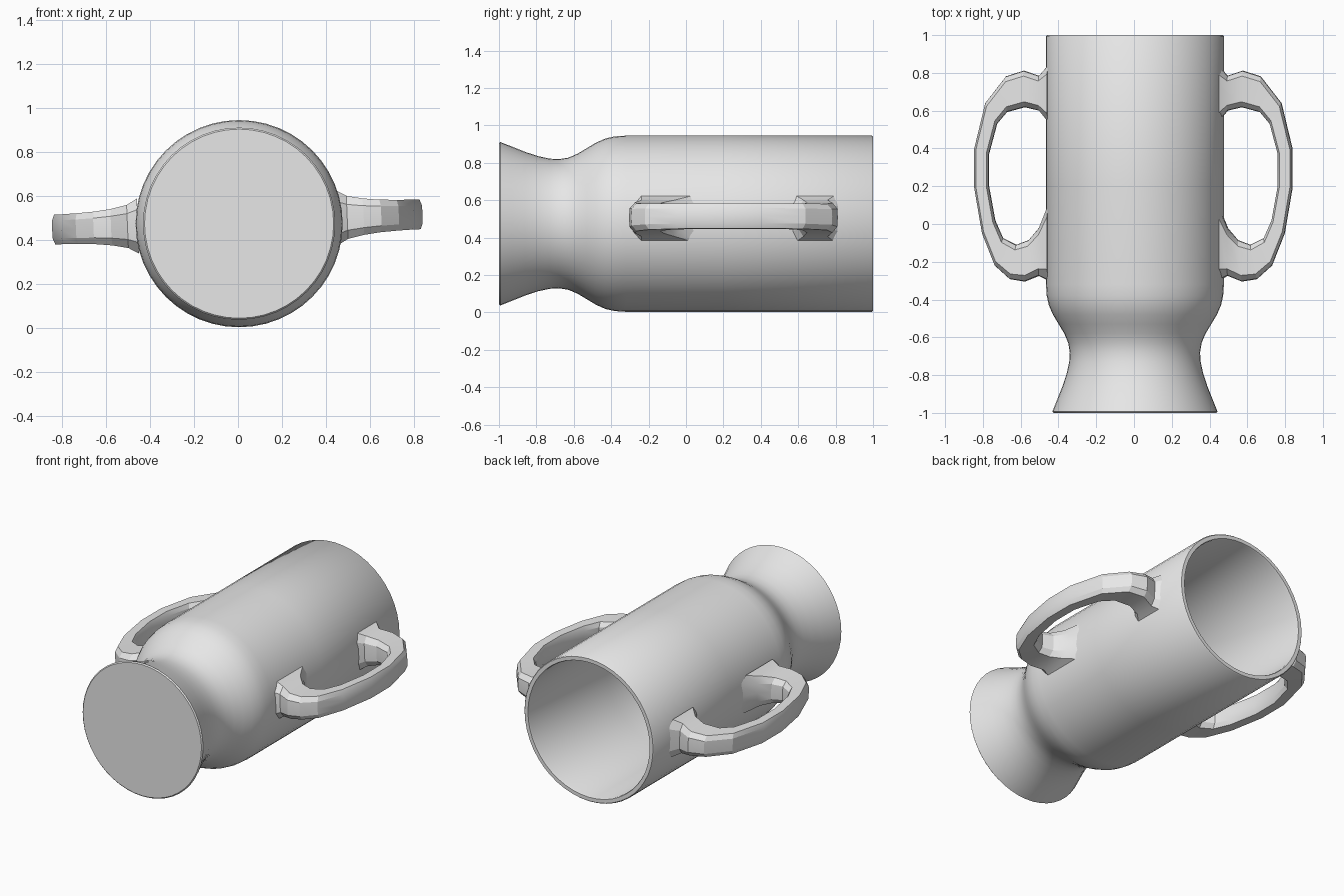
import bpy
import bmesh
import math
from mathutils import Matrix, Vector

if "Cube" in bpy.data.objects:
    bpy.data.objects.remove(bpy.data.objects["Cube"])

grey = bpy.data.materials.new("plain grey")
grey.use_nodes = True
grey.diffuse_color = (0.8, 0.8, 0.8, 1)
grey.node_tree.nodes["Principled BSDF"].inputs["Base Color"].default_value = (0.8, 0.8, 0.8, 1)


def finish(bm, name, angle):
    """Turn a bmesh into a shaded, coloured object."""
    bmesh.ops.recalc_face_normals(bm, faces=bm.faces)
    mesh = bpy.data.meshes.new(name)
    bm.to_mesh(mesh)
    bm.free()
    mesh.materials.append(grey)
    obj = bpy.data.objects.new(name, mesh)
    bpy.context.collection.objects.link(obj)
    bpy.ops.object.select_all(action='DESELECT')
    obj.select_set(True)
    bpy.context.view_layer.objects.active = obj
    bpy.ops.object.shade_smooth_by_angle(angle=math.radians(angle))
    return obj


def skin(bm, rings):
    """Bridge successive closed rings of points and cap both ends."""
    loops = [[bm.verts.new(p) for p in ring] for ring in rings]
    n = len(loops[0])
    for a, b in zip(loops, loops[1:]):
        for i in range(n):
            j = (i + 1) % n
            bm.faces.new((a[i], a[j], b[j], b[i]))
    bm.faces.new(loops[0])
    bm.faces.new(loops[-1])


# Cup: (y, radius) from the foot, along the outside, over the rim, to the inner floor
SEGMENTS = 48
CX, CZ = 0.005, 0.474
profile = [
    (-1.0, 0.430), (-0.993, 0.437), (-0.93, 0.412), (-0.86, 0.384), (-0.79, 0.361),
    (-0.73, 0.348), (-0.68, 0.345), (-0.63, 0.353), (-0.58, 0.374), (-0.53, 0.404),
    (-0.48, 0.434), (-0.43, 0.456), (-0.38, 0.467), (-0.32, 0.471), (0.2, 0.471),
    (0.994, 0.471), (1.0, 0.466), (1.0, 0.442), (0.99, 0.438), (0.2, 0.438),
    (-0.30, 0.438), (-0.38, 0.430), (-0.44, 0.405), (-0.48, 0.36), (-0.50, 0.28),
]
bm = bmesh.new()
angles = [2 * math.pi * i / SEGMENTS for i in range(SEGMENTS)]
skin(bm, [[(CX + r * math.cos(a), y, CZ + r * math.sin(a)) for a in angles] for y, r in profile])
finish(bm, "cup_body", 40)

# Handle stations: outer x, y, inner x, y, half height
stations = [
    (0.452, 0.84, 0.452, 0.54, 0.125),
    (0.50, 0.785, 0.50, 0.60, 0.098),
    (0.58, 0.812, 0.575, 0.618, 0.080),
    (0.675, 0.782, 0.67, 0.592, 0.070),
    (0.785, 0.64, 0.722, 0.53, 0.068),
    (0.843, 0.40, 0.765, 0.37, 0.068),
    (0.843, 0.19, 0.765, 0.20, 0.068),
    (0.802, -0.05, 0.732, 0.02, 0.068),
    (0.735, -0.22, 0.69, -0.075, 0.070),
    (0.655, -0.292, 0.62, -0.11, 0.074),
    (0.575, -0.305, 0.555, -0.085, 0.083),
    (0.50, -0.275, 0.50, -0.02, 0.098),
    (0.452, -0.30, 0.452, 0.10, 0.125),
]
half = [(1, 0), (0.97, 0.6), (0.7, 1), (-0.7, 1), (-0.97, 0.6), (-1, 0)]
section = half + [(u, -v) for u, v in half[-2:0:-1]]

# The two handles are turned half a circle about the cup's axis, slightly tilted
for name, turn in (("left_handle", 0), ("right_handle", math.pi)):
    place = (Matrix.Translation((-0.003, 0, 0.482))
             @ Matrix.Rotation(turn - math.radians(2.4), 4, 'Y'))
    rings = []
    for ox, oy, ix, iy, h in stations:
        mid = Vector(((ox + ix) / 2, (oy + iy) / 2, 0))
        arm = Vector(((ox - ix) / 2, (oy - iy) / 2, 0))
        rings.append([place @ (mid + arm * u + Vector((0, 0, h * v))) for u, v in section])
    bm = bmesh.new()
    skin(bm, rings)
    finish(bm, name, 20)
